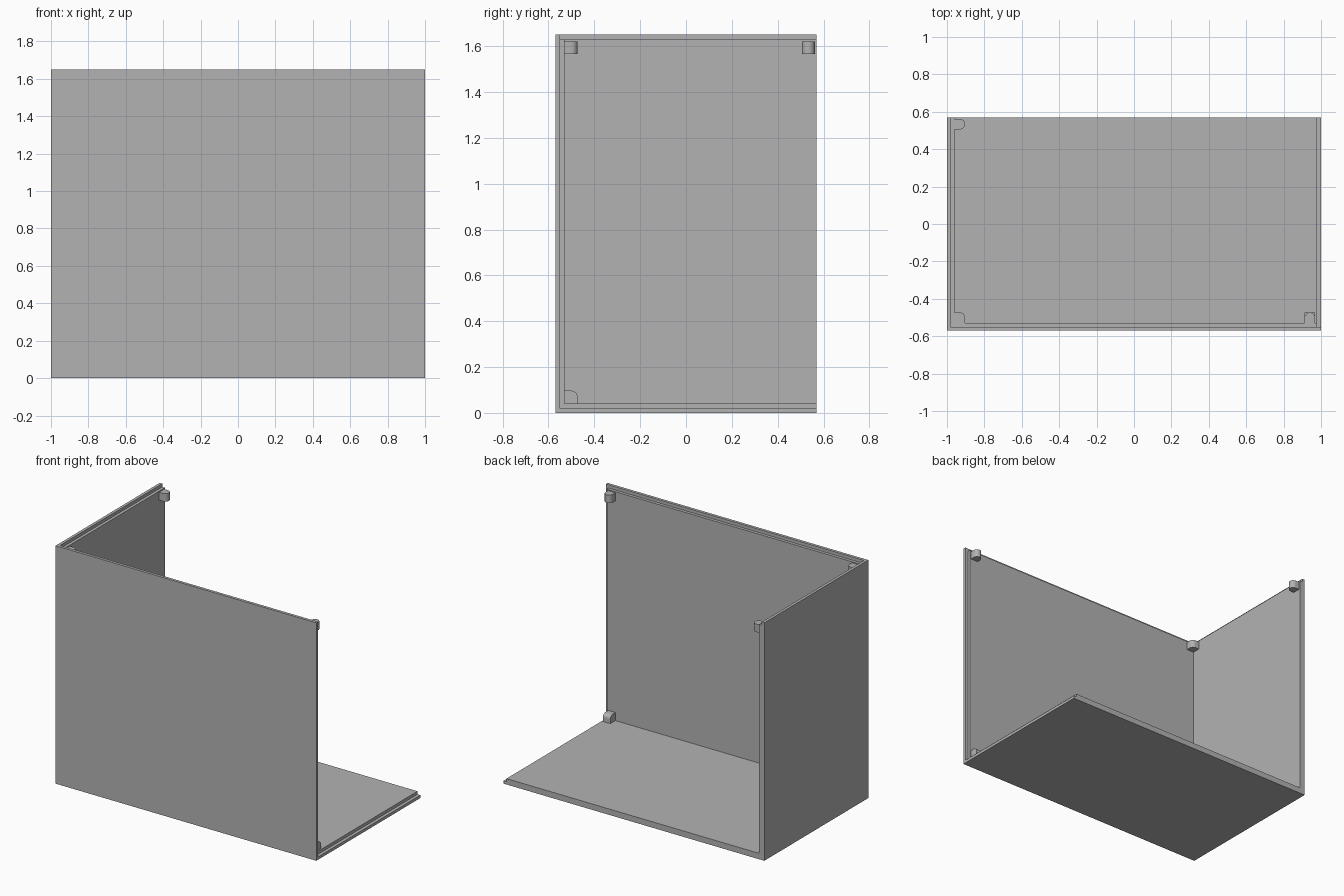
import bpy, bmesh
from math import cos, sin, pi
from mathutils import Vector

cube = bpy.data.objects.get("Cube")
if cube:
    bpy.data.objects.remove(cube, do_unlink=True)

# Single plain grey
grey = bpy.data.materials.new("plain_grey")
grey.use_nodes = True
colour = (0.45, 0.45, 0.45, 1)
grey.diffuse_color = colour
grey.node_tree.nodes["Principled BSDF"].inputs["Base Color"].default_value = colour

# Overall size: half width, half depth, height
W, D, H = 1.0, 0.57, 1.65
SKIN = 0.02    # outer layer thickness
WALL = 0.041   # full panel thickness
STEP = 0.022   # rebate width along the open edges
BLOCK = 0.056  # corner block size


def add_object(name, bm):
    bmesh.ops.recalc_face_normals(bm, faces=bm.faces)
    mesh = bpy.data.meshes.new(name)
    bm.to_mesh(mesh)
    bm.free()
    obj = bpy.data.objects.new(name, mesh)
    bpy.context.collection.objects.link(obj)
    mesh.materials.append(grey)
    return obj


def box(name, low, high):
    low, high = Vector(low), Vector(high)
    bm = bmesh.new()
    bmesh.ops.create_cube(bm, size=1)
    for v in bm.verts:
        v.co = (low + high) / 2 + v.co * (high - low)
    return add_object(name, bm)


def block(name, origin, u, v, w, round_both):
    """Block with its flat base along v, standing out along u, extruded along w."""
    u, v, w, origin = Vector(u), Vector(v), Vector(w), Vector(origin)
    r = BLOCK / 2
    steps = 8
    profile = [(0, 0)]
    if round_both:
        profile += [(r + r * sin(i * pi / steps / 2), r - r * cos(i * pi / steps / 2))
                    for i in range(steps)]
    else:
        profile.append((BLOCK, 0))
    profile += [(r + r * cos(i * pi / steps / 2), r + r * sin(i * pi / steps / 2))
                for i in range(steps + 1)]
    profile.append((0, BLOCK))
    bm = bmesh.new()
    face = bm.faces.new([bm.verts.new(origin + u * a + v * b) for a, b in profile])
    ext = bmesh.ops.extrude_face_region(bm, geom=[face])
    new = [g for g in ext["geom"] if isinstance(g, bmesh.types.BMVert)]
    bmesh.ops.translate(bm, verts=new, vec=w * BLOCK)
    obj = add_object(name, bm)
    bpy.ops.object.select_all(action="DESELECT")
    obj.select_set(True)
    bpy.context.view_layer.objects.active = obj
    bpy.ops.object.shade_smooth_by_angle(angle=pi / 6)
    return obj


# Floor, front wall and right wall as one shell with stepped open edges
shell = box("open_shell", (-W, -D, 0), (W, D, H))
far = 3
cutters = [
    box("inside_cutter", (-W + WALL, -D + WALL, WALL), (far, far, far)),
    box("side_step_cutter", (W - STEP, -D + SKIN, SKIN), (far, far, far)),
    box("top_step_cutter", (-W + SKIN, -D + SKIN, H - STEP), (far, far, far)),
]
for cutter in cutters:
    cutter.hide_render = True
    mod = shell.modifiers.new("cut", "BOOLEAN")
    mod.operation = "DIFFERENCE"
    mod.solver = "EXACT"
    mod.object = cutter
bpy.ops.object.select_all(action="DESELECT")
shell.select_set(True)
bpy.context.view_layer.objects.active = shell
for mod in list(shell.modifiers):
    bpy.ops.object.modifier_apply(modifier=mod.name)
for cutter in cutters:
    bpy.data.objects.remove(cutter, do_unlink=True)

# Corner blocks on the inside faces
X, Y, Z = (1, 0, 0), (0, 1, 0), (0, 0, 1)
inner_x, inner_y = -W + WALL, -D + WALL
top = H - STEP - 0.007 - BLOCK
side = W - STEP - 0.01 - BLOCK
block("top_corner_block", (inner_x, inner_y, top), X, Y, Z, False)
block("top_back_block", (inner_x, D - 0.008 - BLOCK, top), X, Y, Z, True)
block("top_side_block", (side, inner_y, top), Y, X, Z, True)
block("bottom_side_block", (side, inner_y, WALL), Y, Z, X, False)
